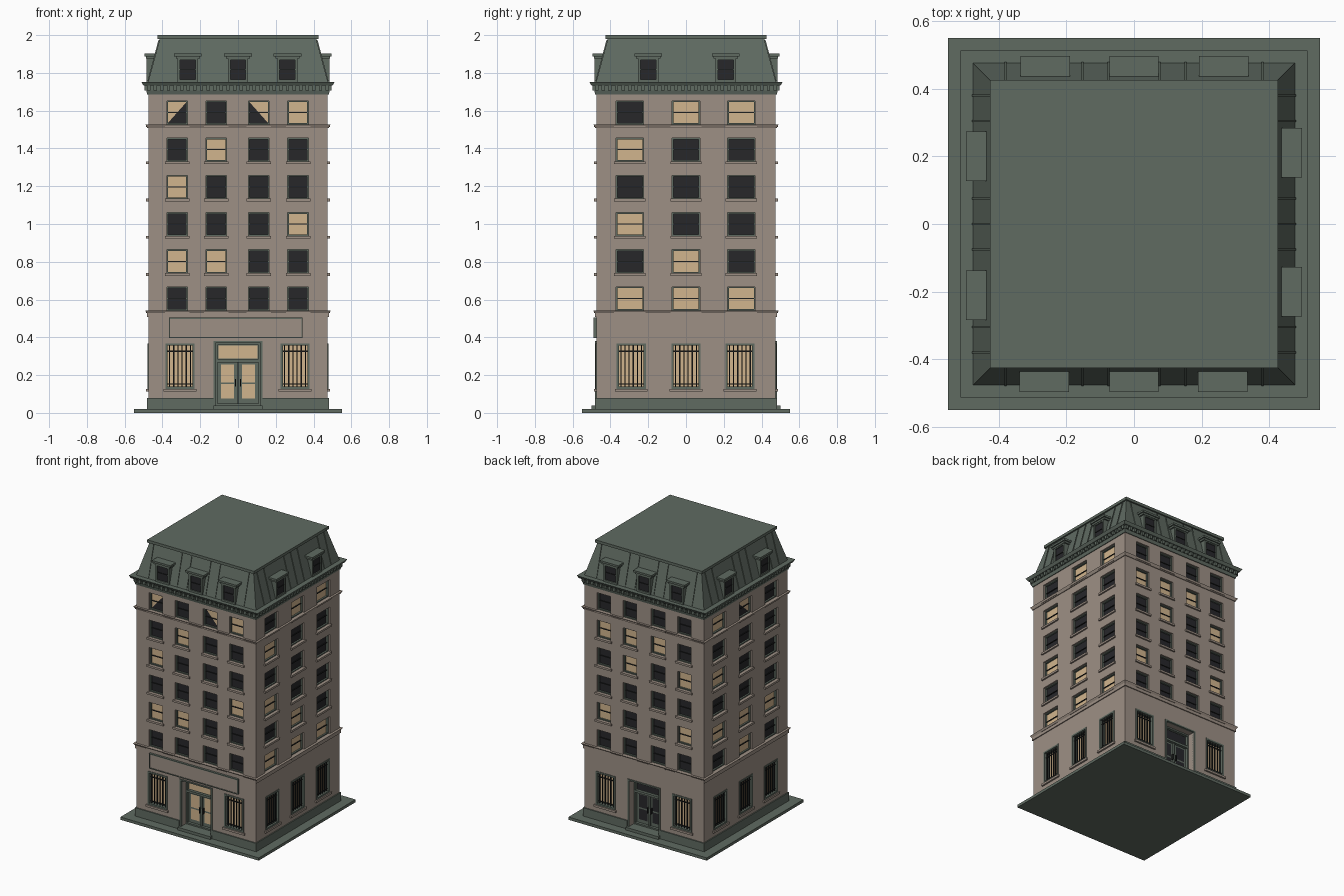
import bpy, bmesh, math
from mathutils import Matrix, Vector

cube = bpy.data.objects.get("Cube")
if cube:
    bpy.data.objects.remove(cube, do_unlink=True)


def material(name, rgb):
    m = bpy.data.materials.new(name)
    m.diffuse_color = (*rgb, 1)
    m.use_nodes = True
    m.node_tree.nodes["Principled BSDF"].inputs["Base Color"].default_value = (*rgb, 1)
    return m


STONE = material("warm stone", (0.34, 0.28, 0.235))
GREEN = material("grey green", (0.115, 0.145, 0.12))
LIT = material("lit glass", (0.64, 0.46, 0.27))
DARK = material("dark glass", (0.02, 0.02, 0.023))
IRON = material("black iron", (0.012, 0.013, 0.013))

parts = {}


def part(name, mat):
    """Mesh that collects the geometry of one named part."""
    return parts.setdefault(name, (bmesh.new(), mat))[0]


def face(bm, rot, pts):
    # pts are (along wall, distance out from centre, height)
    bm.faces.new([bm.verts.new(rot @ Vector((u, -d, z))) for u, d, z in pts])


def box(bm, rot, u0, u1, d0, d1, z0, z1):
    size = Matrix.Diagonal((u1 - u0, d1 - d0, z1 - z0, 1))
    mid = Matrix.Translation(((u0 + u1) / 2, -(d0 + d1) / 2, (z0 + z1) / 2))
    bmesh.ops.create_cube(bm, size=1, matrix=rot @ mid @ size)


def frustum(bm, r0, r1, z0, z1):
    """Square block round the centre, r0 wide below and r1 above."""
    m = Matrix.Translation((0, 0, (z0 + z1) / 2)) @ Matrix.Rotation(math.pi / 4, 4, 'Z')
    k = math.sqrt(2)
    bmesh.ops.create_cone(bm, cap_ends=True, segments=4, radius1=r0 * k, radius2=r1 * k,
                          depth=z1 - z0, matrix=m)


def frame(bm, rot, u0, u1, z0, z1, d0, d1, w):
    box(bm, rot, u0, u0 + w, d0, d1, z0, z1)
    box(bm, rot, u1 - w, u1, d0, d1, z0, z1)
    box(bm, rot, u0 + w, u1 - w, d0, d1, z0, z0 + w)
    box(bm, rot, u0 + w, u1 - w, d0, d1, z1 - w, z1)


def wall(rot, z0, z1, openings):
    """Flat wall with recessed openings (u0, u1, z0, z1, depth)."""
    bm = part("stone_walls", STONE)
    us = sorted({-R, R, *[u for o in openings for u in o[:2]]})
    zs = sorted({z0, z1, *[z for o in openings for z in o[2:4]]})
    for a, b in zip(us, us[1:]):
        for c, e in zip(zs, zs[1:]):
            u, z = (a + b) / 2, (c + e) / 2
            if not any(o[0] < u < o[1] and o[2] < z < o[3] for o in openings):
                face(bm, rot, [(a, R, c), (b, R, c), (b, R, e), (a, R, e)])
    for a, b, c, e, depth in openings:
        ring = [(a, c), (b, c), (b, e), (a, e)]
        for p, q in zip(ring, ring[1:] + ring[:1]):
            face(bm, rot, [(p[0], R, p[1]), (q[0], R, q[1]),
                           (q[0], R - depth, q[1]), (p[0], R - depth, p[1])])


def pane(rot, u0, u1, z0, z1, d, kind):
    """Glass: L lit, D dark, a and b half dark along a diagonal."""
    a, b, c, e = [(u, d, z) for u, z in ((u0, z0), (u1, z0), (u1, z1), (u0, z1))]
    lit, dark = part("lit_panes", LIT), part("dark_panes", DARK)
    if kind == "L":
        face(lit, rot, [a, b, c, e])
    elif kind == "D":
        face(dark, rot, [a, b, c, e])
    elif kind == "a":
        face(dark, rot, [a, b, c])
        face(lit, rot, [a, c, e])
    else:
        face(dark, rot, [a, b, e])
        face(lit, rot, [b, c, e])


R = 0.475
# Upper windows of each side, top row first, left to right from outside
SIDES = {
    "front": ("aDbL", "DLDD", "LDDD", "DDDL", "LLDD", "DDDD"),
    "right": ("DLL", "LDD", "DDD", "LDD", "DLD", "LLL"),
    "back": ("DDDD", "LLLD", "DLDL", "DDDD", "LDDL", "DDDD"),
    "left": ("LbD", "DDD", "LDD", "DDD", "LLL", "DLD"),
}

for i, (side, rows) in enumerate(SIDES.items()):
    rot = Matrix.Rotation(i * math.pi / 2, 4, 'Z')
    wide = side in ("front", "back")
    cols = (-0.322, -0.115, 0.11, 0.318) if wide else (-0.297, 0, 0.293)
    half = 0.055 if wide else 0.073
    frames = part("window_frames", GREEN)

    # Upper windows with frame, meeting rail and sill
    holes = []
    for r, row in enumerate(reversed(rows)):
        z = 0.543 + 0.197 * r
        for u, kind in zip(cols, row):
            a, b, top = u - half, u + half, z + 0.124
            holes.append((a, b, z, top, 0.025))
            pane(rot, a, b, z, top, R - 0.024, kind)
            frame(frames, rot, a, b, z, top, R - 0.025, R - 0.012, 0.007)
            box(part("meeting_rails", IRON), rot, a, b, R - 0.025, R - 0.018, z + 0.06, z + 0.065)
            box(part("window_sills", STONE), rot, a - 0.01, b + 0.01, R - 0.02, R + 0.011, z - 0.014, z)
    wall(rot, 0.53, 1.7, holes)

    # Barred ground floor windows
    holes = []
    for u in (-0.307, 0.302) if wide else (-0.29, 0, 0.285):
        a, b, z, top = u - 0.077, u + 0.077, 0.127, 0.368
        holes.append((a, b, z, top, 0.035))
        pane(rot, a, b, z, top, R - 0.034, "L")
        frame(frames, rot, a, b, z, top, R - 0.035, R + 0.004, 0.012)
        bars = part("window_bars", IRON)
        for k in range(6):
            x = u - 0.055 + 0.022 * k
            box(bars, rot, x - 0.003, x + 0.003, R - 0.015, R - 0.008, z, top - 0.01)
        for h in (z + 0.022, top - 0.045):
            box(bars, rot, a, b, R - 0.014, R - 0.009, h, h + 0.006)
        box(part("window_sills", STONE), rot, a - 0.01, b + 0.01, R - 0.02, R + 0.012, z - 0.015, z)

    # Recessed double door with transom and step
    plinth = part("plinth", GREEN)
    if wide:
        w, z, top, d = 0.118, 0.04, 0.37, R - 0.07
        holes.append((-w, w, z, top, 0.07))
        glass = "L" if side == "front" else "D"
        doors = part("double_doors", GREEN)
        box(doors, rot, -w, w, d - 0.01, d, z, top)
        frame(doors, rot, -w, w, z, top, d, d + 0.02, 0.01)
        box(doors, rot, -w, w, d, d + 0.02, 0.268, 0.284)
        box(doors, rot, -0.005, 0.005, d, d + 0.012, z, 0.268)
        pane(rot, -0.104, 0.104, 0.288, 0.357, d + 0.003, glass)
        for s in (-1, 1):
            lo, hi = sorted((s * 0.02, s * 0.09))
            for h0, h1 in ((0.075, 0.152), (0.162, 0.255)):
                pane(rot, lo, hi, h0, h1, d + 0.003, glass)
            lo, hi = sorted((s * 0.01, s * 0.016))
            box(part("door_handles", IRON), rot, lo, hi, d, d + 0.018, 0.14, 0.18)
            lo, hi = sorted((s * w, s * (w + 0.012)))
            box(frames, rot, lo, hi, R - 0.01, R + 0.006, z, top + 0.01)
            lo, hi = sorted((s * 0.13, s * 0.483))
            box(plinth, rot, lo, hi, 0.455, 0.483, 0.02, 0.08)
        box(frames, rot, -w, w, R - 0.01, R + 0.006, top, top + 0.01)
        box(part("door_steps", GREEN), rot, -0.13, 0.13, R - 0.07, R + 0.025, 0.02, z)
    else:
        box(plinth, rot, -0.483, 0.483, 0.455, 0.483, 0.02, 0.08)
    wall(rot, 0.02, 0.53, holes)

    # Blank fascia board over the entrance
    if side == "front":
        box(part("fascia_board", STONE), rot, -0.362, 0.338, R - 0.01, R + 0.012, 0.4, 0.5)
        frame(part("fascia_trim", GREEN), rot, -0.366, 0.342, 0.396, 0.504, R - 0.01, R + 0.016, 0.006)

    # Dentils under the cornice
    for k in range(28):
        u = -0.473 + k * 0.035
        box(part("dentils", GREEN), rot, u - 0.009, u + 0.009, 0.47, 0.496, 1.708, 1.732)

    # Dormers with projecting hoods
    spots = (-0.265, 0, 0.262) if wide else (-0.2, 0.21)
    for u in spots:
        bm = part("dormers", GREEN)
        box(bm, rot, u - 0.054, u + 0.054, 0.4, 0.474, 1.75, 1.88)
        frame(bm, rot, u - 0.054, u + 0.054, 1.752, 1.88, 0.47, 0.484, 0.013)
        box(bm, rot, u - 0.064, u + 0.064, 0.4, 0.488, 1.875, 1.888)
        box(bm, rot, u - 0.073, u + 0.073, 0.4, 0.496, 1.888, 1.902)
        pane(rot, u - 0.041, u + 0.041, 1.764, 1.868, 0.476, "D")
        box(part("meeting_rails", IRON), rot, u - 0.041, u + 0.041, 0.474, 0.48, 1.815, 1.82)

    # Standing seams on the sloping roof
    tilt = math.atan2(0.06, 0.225)
    for k in range(-5, 6):
        u = k * 0.076
        if all(abs(u - s) > 0.06 for s in spots):
            lean = rot @ Matrix.Translation((u, -0.445, 1.865)) @ Matrix.Rotation(-tilt, 4, 'X')
            box(part("roof_seams", GREEN), lean, -0.003, 0.003, -0.004, 0.005, -0.112, 0.112)

# Base slab, string courses, cornice and mansard roof, as (name, colour, low, high, z0, z1)
for name, mat, r0, r1, z0, z1 in (
        ("base_slab", GREEN, 0.55, 0.55, 0, 0.02),
        ("lower_string_course", STONE, 0.482, 0.482, 0.508, 0.528),
        ("lower_string_course", STONE, 0.482, 0.492, 0.528, 0.543),
        ("upper_string_course", STONE, 0.48, 0.49, 1.508, 1.528),
        ("cornice", GREEN, 0.48, 0.486, 1.685, 1.708),
        ("cornice", GREEN, 0.478, 0.478, 1.708, 1.732),
        ("cornice", GREEN, 0.5, 0.512, 1.732, 1.752),
        ("mansard_roof", GREEN, 0.476, 0.414, 1.752, 1.98),
        ("roof_cap", GREEN, 0.425, 0.425, 1.98, 2.0)):
    frustum(part(name, mat), r0, r1, z0, z1)

for name, (bm, mat) in parts.items():
    mesh = bpy.data.meshes.new(name)
    bm.to_mesh(mesh)
    bm.free()
    mesh.materials.append(mat)
    bpy.context.scene.collection.objects.link(bpy.data.objects.new(name, mesh))
